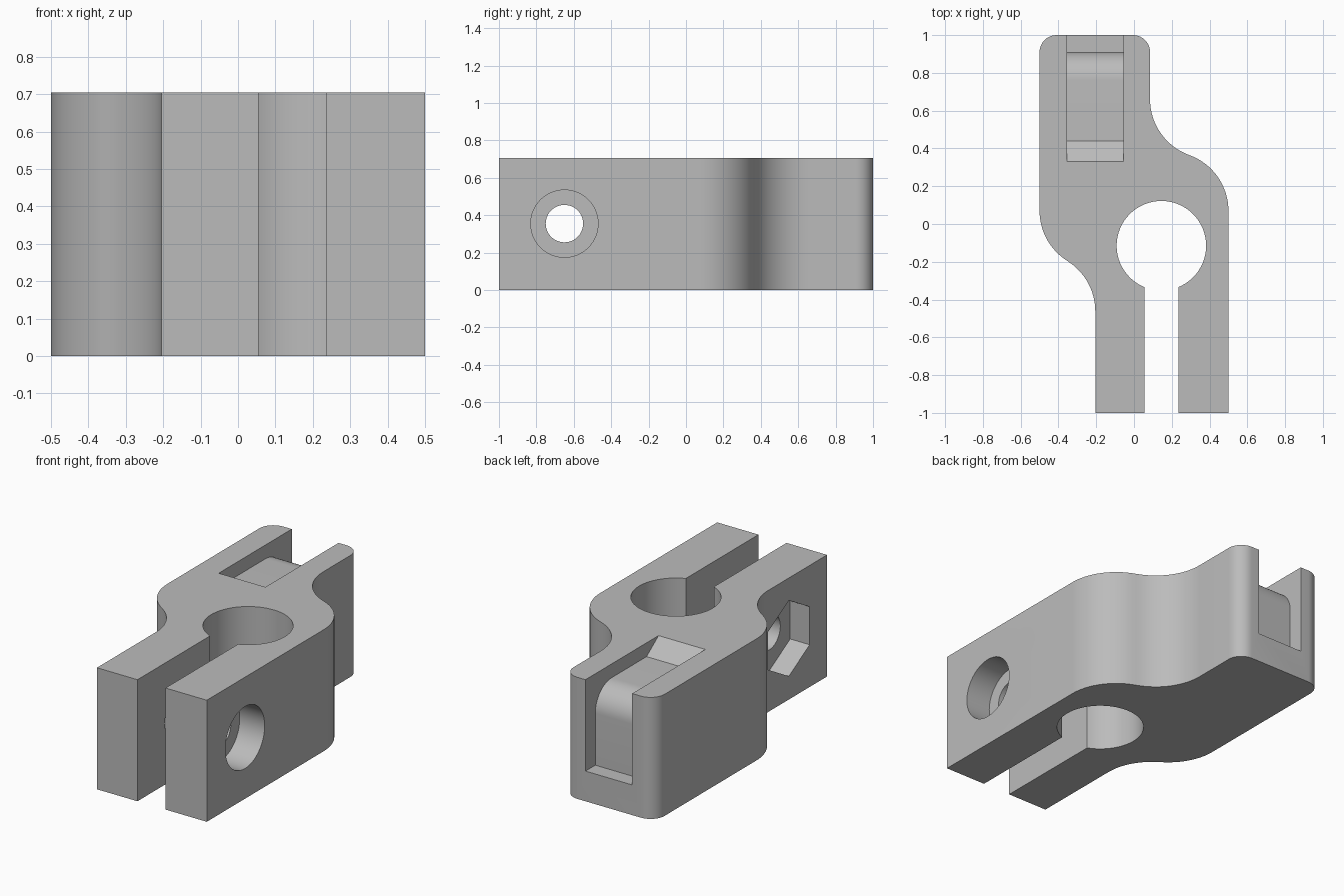
import bpy, bmesh, math
from mathutils import Matrix, Vector

if "Cube" in bpy.data.objects:
    bpy.data.objects.remove(bpy.data.objects["Cube"], do_unlink=True)

HEIGHT = 0.705
BEND = 0.313        # radius of the S-shaped flanks
BOLT_Y, BOLT_Z = -0.65, 0.355

grey = bpy.data.materials.new("light_grey")
grey.use_nodes = True
grey.diffuse_color = (0.5, 0.5, 0.5, 1)
grey.node_tree.nodes["Principled BSDF"].inputs["Base Color"].default_value = (0.5, 0.5, 0.5, 1)


def arc(cx, cy, r, start, end, steps=16):
    """Points on an arc, angles in degrees."""
    angles = [math.radians(start + (end - start) * i / steps) for i in range(steps + 1)]
    return [(cx + r * math.cos(a), cy + r * math.sin(a)) for a in angles]


def prism(name, points, direction, place):
    """Extrude a closed profile; place maps its 2D points into space."""
    bm = bmesh.new()
    face = bm.faces.new([bm.verts.new(place(*p)) for p in points])
    new = bmesh.ops.extrude_face_region(bm, geom=[face])["geom"]
    verts = [v for v in new if isinstance(v, bmesh.types.BMVert)]
    bmesh.ops.translate(bm, verts=verts, vec=Vector(direction))
    bmesh.ops.recalc_face_normals(bm, faces=bm.faces)
    mesh = bpy.data.meshes.new(name)
    bm.to_mesh(mesh)
    bm.free()
    obj = bpy.data.objects.new(name, mesh)
    bpy.context.collection.objects.link(obj)
    mesh.materials.append(grey)
    return obj


def side_hole(name, radius, x0, x1, sides):
    """Cutter along x through the clamp bolt axis, one corner pointing up."""
    points = arc(BOLT_Y, BOLT_Z, radius, 90, 450, sides)[:-1]
    return prism(name, points, (x1 - x0, 0, 0), lambda y, z: (x0, y, z))


# Body outline: rear block, S-shaped flanks, split clamp arms around the bore
turn_r = math.degrees(math.acos((BEND - 0.2075) / BEND))
turn_l = math.degrees(math.acos((BEND - 0.1475) / BEND))
mouth = math.degrees(math.asin(0.09 / 0.237))
outline = (
    [(0.235, -1), (0.5, -1)]
    + arc(0.5 - BEND, 0.07, BEND, 0, turn_r)
    + arc(0.085 + BEND, 0.66, BEND, 180 + turn_r, 180)[1:]
    + arc(-0.005, 0.91, 0.09, 0, 90, 10)
    + arc(-0.41, 0.91, 0.09, 90, 180, 10)
    + arc(-0.5 + BEND, 0.07, BEND, 180, 180 + turn_l)
    + arc(-0.205 - BEND, -0.462, BEND, turn_l, 0)[1:]
    + [(-0.205, -1), (0.055, -1)]
    + arc(0.145, -0.115, 0.237, 270 - mouth, mouth - 90, 56)
)
body = prism("clamp_body", outline, (0, 0, HEIGHT), lambda x, y: (x, y, 0))

# Rear slot: ramp, flat bed, rounded shoulder, drop to the low ledge
slot = (
    [(0.33, HEIGHT), (0.44, 0.625)]
    + arc(0.76, 0.475, 0.15, 90, 0, 14)
    + [(0.91, 0.175), (1.1, 0.175), (1.1, 0.9), (0.33, 0.9)]
)
cutters = [
    prism("slot_cutter", slot, (0.3, 0, 0), lambda y, z: (-0.355, y, z)),
    side_hole("bolt_hole_cutter", 0.1, -0.4, 0.7, 48),
    side_hole("bolt_head_cutter", 0.18, 0.34, 0.7, 64),
    side_hole("hex_nut_cutter", 0.22, -0.4, -0.08, 6),
]

# Cut the recesses, then discard the cutters
bpy.ops.object.select_all(action="DESELECT")
bpy.context.view_layer.objects.active = body
body.select_set(True)
for cutter in cutters:
    cutter.hide_render = True
    mod = body.modifiers.new(cutter.name, "BOOLEAN")
    mod.operation, mod.solver, mod.object = "DIFFERENCE", "EXACT", cutter
    bpy.ops.object.modifier_apply(modifier=mod.name)
    bpy.data.objects.remove(cutter, do_unlink=True)

bpy.ops.object.shade_smooth_by_angle(angle=math.radians(25))
